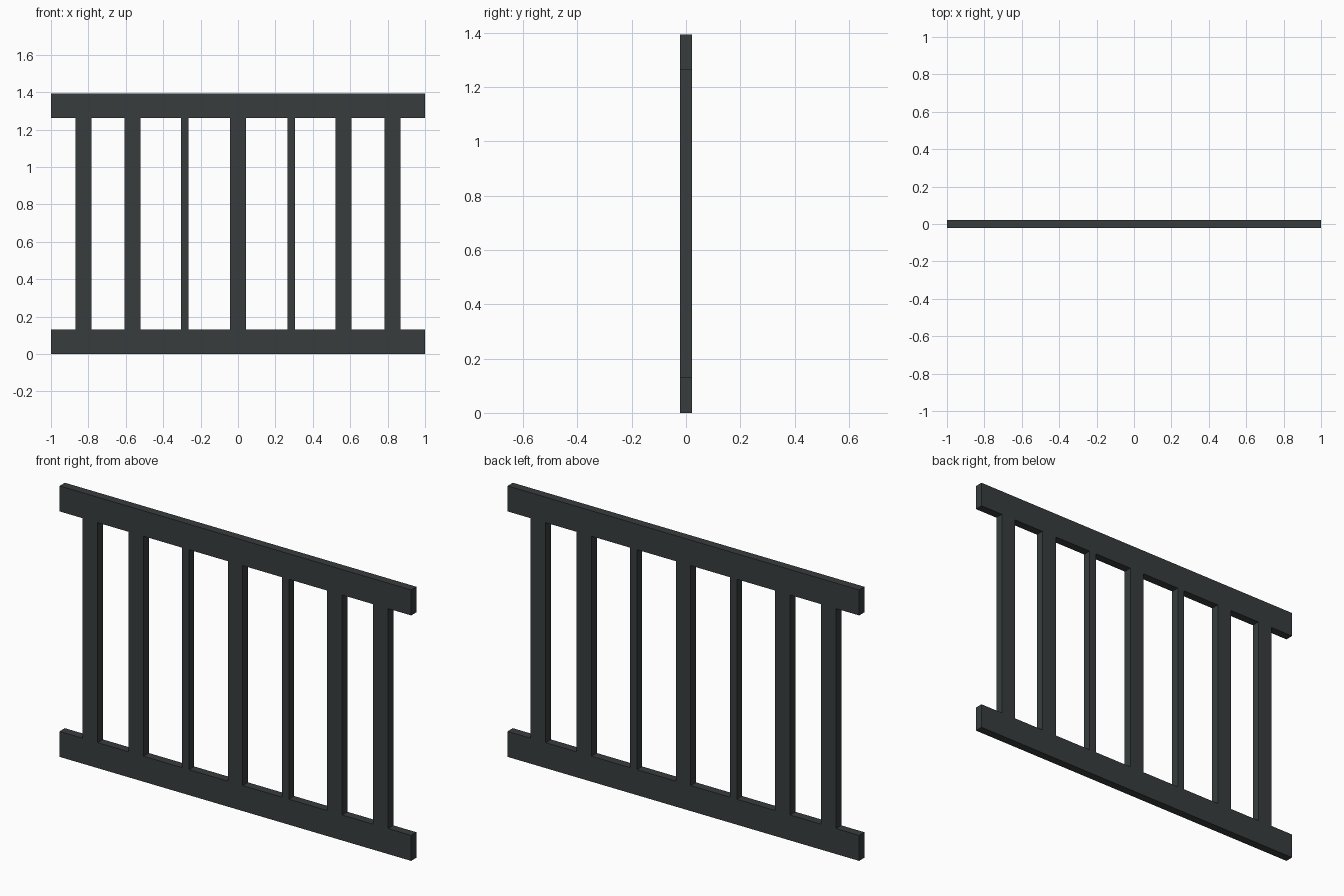
import bpy

if "Cube" in bpy.data.objects:
    bpy.data.objects.remove(bpy.data.objects["Cube"])

# Single dark painted-metal colour
paint = bpy.data.materials.new("dark_grey_paint")
paint.diffuse_color = (0.038, 0.046, 0.046, 1)
paint.use_nodes = True
paint.node_tree.nodes["Principled BSDF"].inputs["Base Color"].default_value = paint.diffuse_color

HEIGHT = 1.393
RAIL = 0.131
DEPTH = 0.043


def box(name, x, z0, z1, width):
    bpy.ops.mesh.primitive_cube_add(size=1, location=(x, 0, (z0 + z1) / 2))
    ob = bpy.context.object
    ob.name = name
    ob.scale = (width, DEPTH, z1 - z0)
    bpy.ops.object.transform_apply(location=False, rotation=False, scale=True)
    ob.data.materials.append(paint)
    return ob


# Horizontal rails
box("bottom_rail", 0, 0, RAIL, 2)
box("top_rail", 0, HEIGHT - RAIL, HEIGHT, 2)

# Upright bars: wide ones and two slim ones, mirrored about the centre
box("centre_bar", 0, RAIL, HEIGHT - RAIL, 0.084)
for label, x, width in (("slim_bar", 0.284, 0.040),
                        ("inner_bar", 0.565, 0.086),
                        ("outer_bar", 0.826, 0.086)):
    for side, sign in (("left", -1), ("right", 1)):
        box(f"{label}_{side}", sign * x, RAIL, HEIGHT - RAIL, width)
